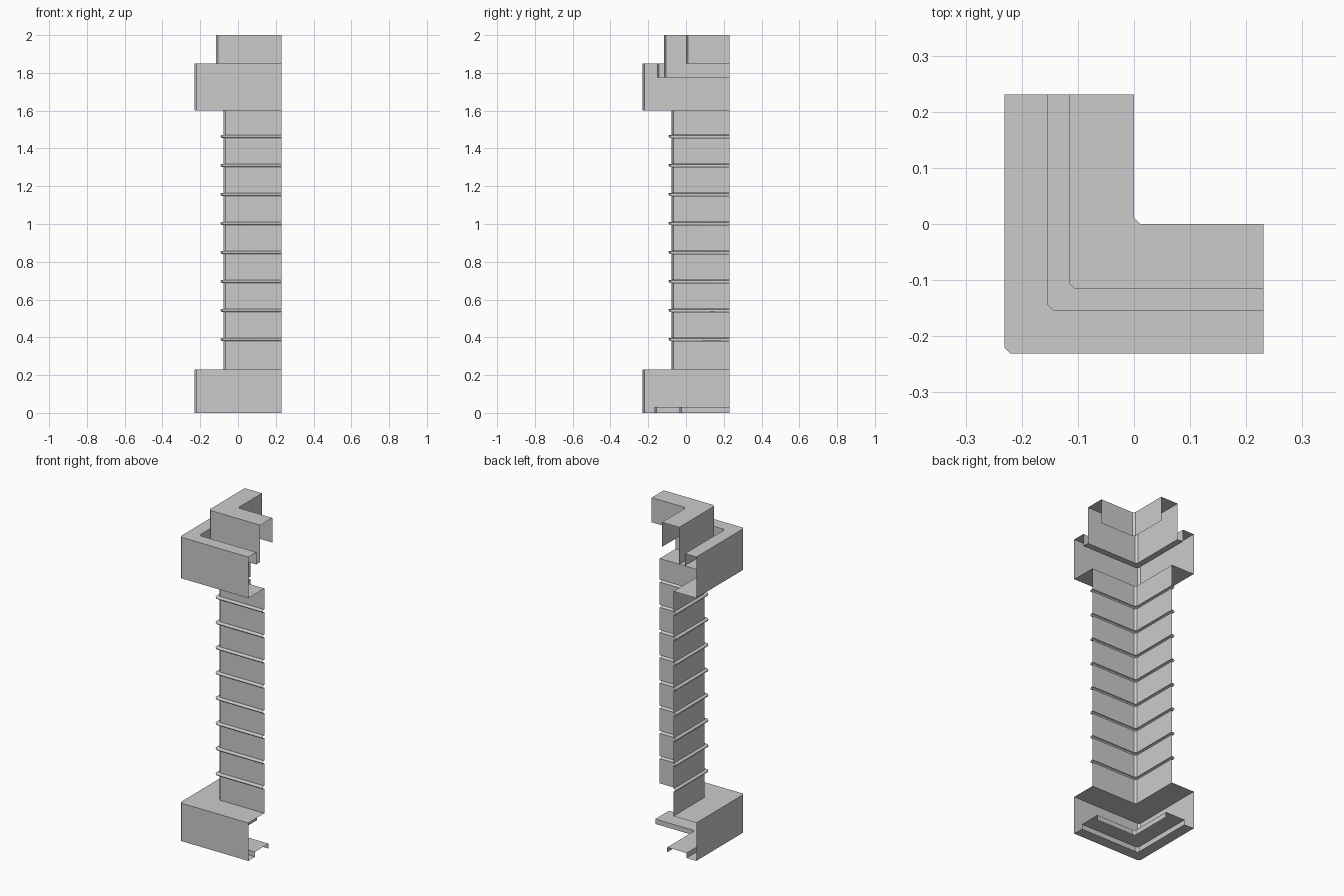
import bpy, math

if "Cube" in bpy.data.objects:
    bpy.data.objects.remove(bpy.data.objects["Cube"])

END = 0.231     # where both arms of the corner stop
CUT = 0.011     # small bevel on the outer corner


def corner_sweep(name, profile):
    """Sweep an open (outward distance, z) profile around the L-shaped corner."""
    verts, faces = [], []
    for d, z in profile:
        verts += [(END, -d, z), (-d + CUT, -d, z), (-d, -d + CUT, z), (-d, END, z)]
    for i in range(len(profile) - 1):
        for j in range(3):
            a = i * 4 + j
            # profiles run from top to bottom, faces point outward
            faces.append((a, a + 1, a + 5, a + 4))
    mesh = bpy.data.meshes.new(name)
    mesh.from_pydata(verts, [], faces)
    mesh.update()
    obj = bpy.data.objects.new(name, mesh)
    bpy.context.collection.objects.link(obj)
    bpy.ops.object.select_all(action='DESELECT')
    obj.select_set(True)
    bpy.context.view_layer.objects.active = obj
    bpy.ops.object.shade_smooth_by_angle(angle=math.radians(35))
    return obj


# Stepped cap: inner wall, top, channel, ledge, outer wall, underside
corner_sweep("capital", [
    (0.0, 1.85), (0.0, 2.0), (0.116, 2.0), (0.116, 1.775), (0.154, 1.775),
    (0.154, 1.85), (END, 1.85), (END, 1.6), (0.077, 1.6)])

# Shaft with eight evenly spaced rounded beads pressed outward
SHAFT, RADIUS, STEPS = 0.077, 0.008, 8
shaft = [(SHAFT, 1.6)]
for i in range(8):
    zc = 1.464 - i * 0.1535
    shaft.append((SHAFT, zc + RADIUS))
    for k in range(STEPS + 1):
        t = math.pi / 2 - math.pi * k / STEPS
        shaft.append((SHAFT + 0.008 + RADIUS * math.cos(t), zc + RADIUS * math.sin(t)))
    shaft.append((SHAFT, zc - RADIUS))
shaft.append((SHAFT, 0.231))
corner_sweep("beaded_shaft", shaft)

# Base block with a recessed underside
corner_sweep("base", [
    (SHAFT, 0.231), (END, 0.231), (END, 0.0), (0.166, 0.0),
    (0.166, 0.03), (0.035, 0.03), (0.035, 0.0)])
